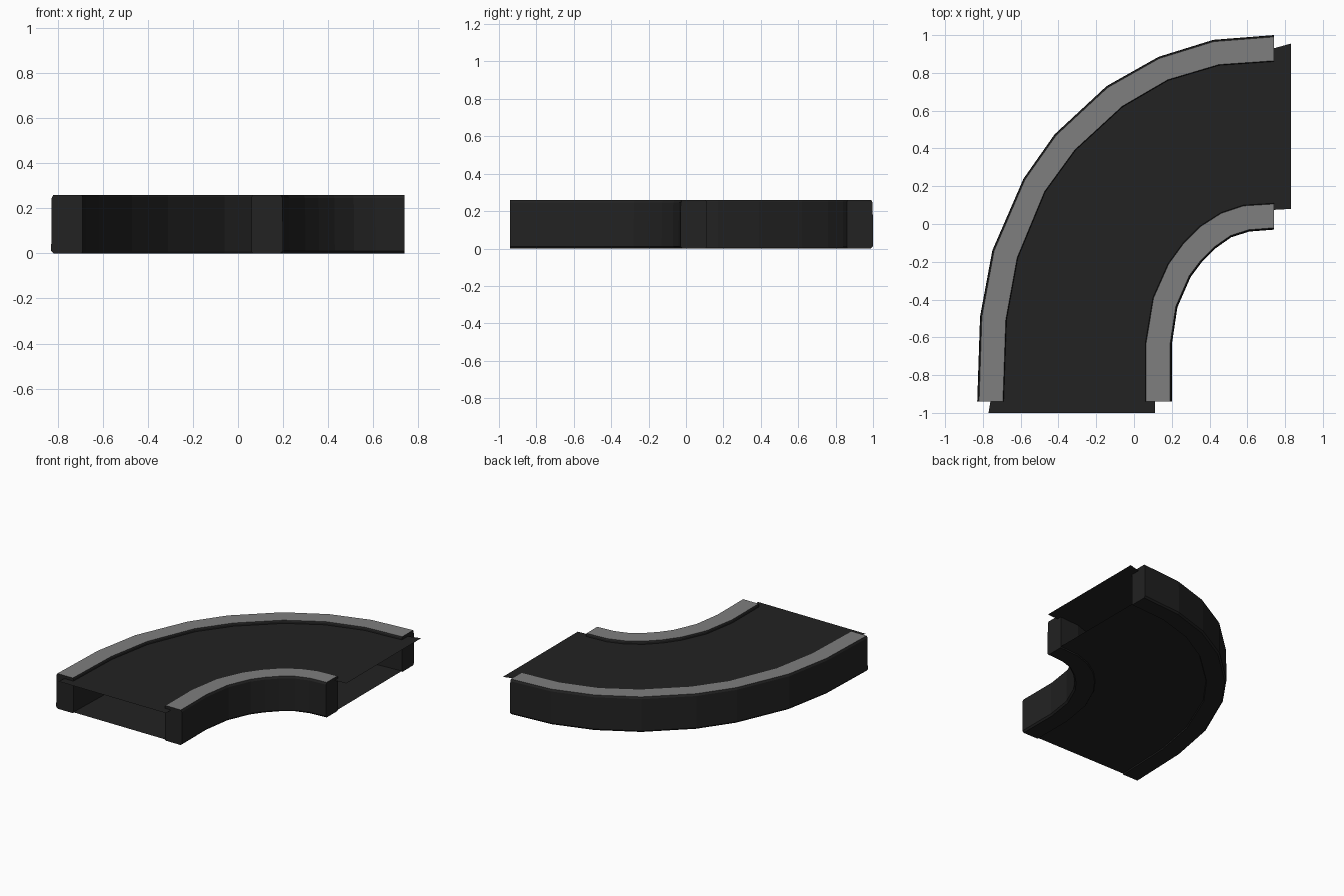
import bpy, bmesh
from mathutils import Vector

if "Cube" in bpy.data.objects:
    bpy.data.objects.remove(bpy.data.objects["Cube"])


def material(name, value):
    m = bpy.data.materials.new(name)
    m.diffuse_color = (value, value, value, 1)
    m.use_nodes = True
    m.node_tree.nodes["Principled BSDF"].inputs["Base Color"].default_value = m.diffuse_color
    return m


DARK = material("dark rubber", 0.016)
GREY = material("grey trim", 0.21)

# Plan curves, from the front opening round to the right opening
OUT_FAR = [(-.83, -.94), (-.815, -.49), (-.75, -.14), (-.585, .24), (-.42, .475),
           (-.145, .73), (.13, .885), (.42, .975), (.74, 1.0)]
OUT_BELT = [(-.69, -.94), (-.675, -.51), (-.615, -.18), (-.47, .17), (-.31, .39),
            (-.06, .62), (.18, .76), (.45, .84), (.74, .86)]
IN_BELT = [(.06, -.94), (.06, -.63), (.10, -.39), (.18, -.21), (.26, -.10),
           (.35, -.01), (.46, .06), (.58, .10), (.74, .11)]
IN_FAR = [(.20, -.94), (.20, -.64), (.23, -.44), (.30, -.28), (.36, -.20),
          (.43, -.13), (.515, -.07), (.61, -.04), (.74, -.03)]

# Rail section: fraction from belt side to far side, height
SECTION = [(.03, 0), (.92, 0), (1, .012), (.985, .246), (.93, .26),
           (.03, .26), (0, .252), (0, .008)]


def finish(bm, name, mats):
    bmesh.ops.recalc_face_normals(bm, faces=bm.faces)
    me = bpy.data.meshes.new(name)
    bm.to_mesh(me)
    bm.free()
    for m in mats:
        me.materials.append(m)
    ob = bpy.data.objects.new(name, me)
    bpy.context.collection.objects.link(ob)
    return ob


def mix(a, b, t):
    return Vector(a).lerp(Vector(b), t)


def rail(name, belt_side, far_side):
    bm = bmesh.new()
    rings = []
    for a, b in zip(belt_side, far_side):
        rings.append([bm.verts.new((*mix(a, b, t), z)) for t, z in SECTION])
    n = len(SECTION)
    for r, s in zip(rings, rings[1:]):
        for i in range(n):
            j = (i + 1) % n
            bm.faces.new((r[i], r[j], s[j], s[i]))
    bm.faces.new(rings[0])
    bm.faces.new(rings[-1])
    # grey on the flat top only
    for f in bm.faces:
        if all(v.co.z > .259 for v in f.verts):
            f.material_index = 1
    finish(bm, name, [DARK, GREY])


def sheet(name, left, right, z):
    bm = bmesh.new()
    rows = [(bm.verts.new((*a, z)), bm.verts.new((*b, z))) for a, b in zip(left, right)]
    for (a, b), (c, d) in zip(rows, rows[1:]):
        bm.faces.new((b, d, c, a))
    ob = finish(bm, name, [DARK])
    if ob.data.polygons[0].normal.z < 0:
        ob.data.flip_normals()


rail("outer_rail", OUT_BELT, OUT_FAR)
rail("inner_rail", IN_BELT, IN_FAR)

# Sheets run between the rail centre lines
outer_mid = [mix(a, b, .5) for a, b in zip(OUT_BELT, OUT_FAR)]
inner_mid = [mix(a, b, .4) for a, b in zip(IN_BELT, IN_FAR)]
sheet("floor", outer_mid, inner_mid, .008)

# Belt sheet overhangs both openings
sheet("belt",
      [(-.77, -1)] + outer_mid + [(.83, .955)],
      [(.11, -1)] + [(.11, -.94)] + inner_mid[1:-1] + [(.74, .075)] + [(.83, .08)],
      .238)
